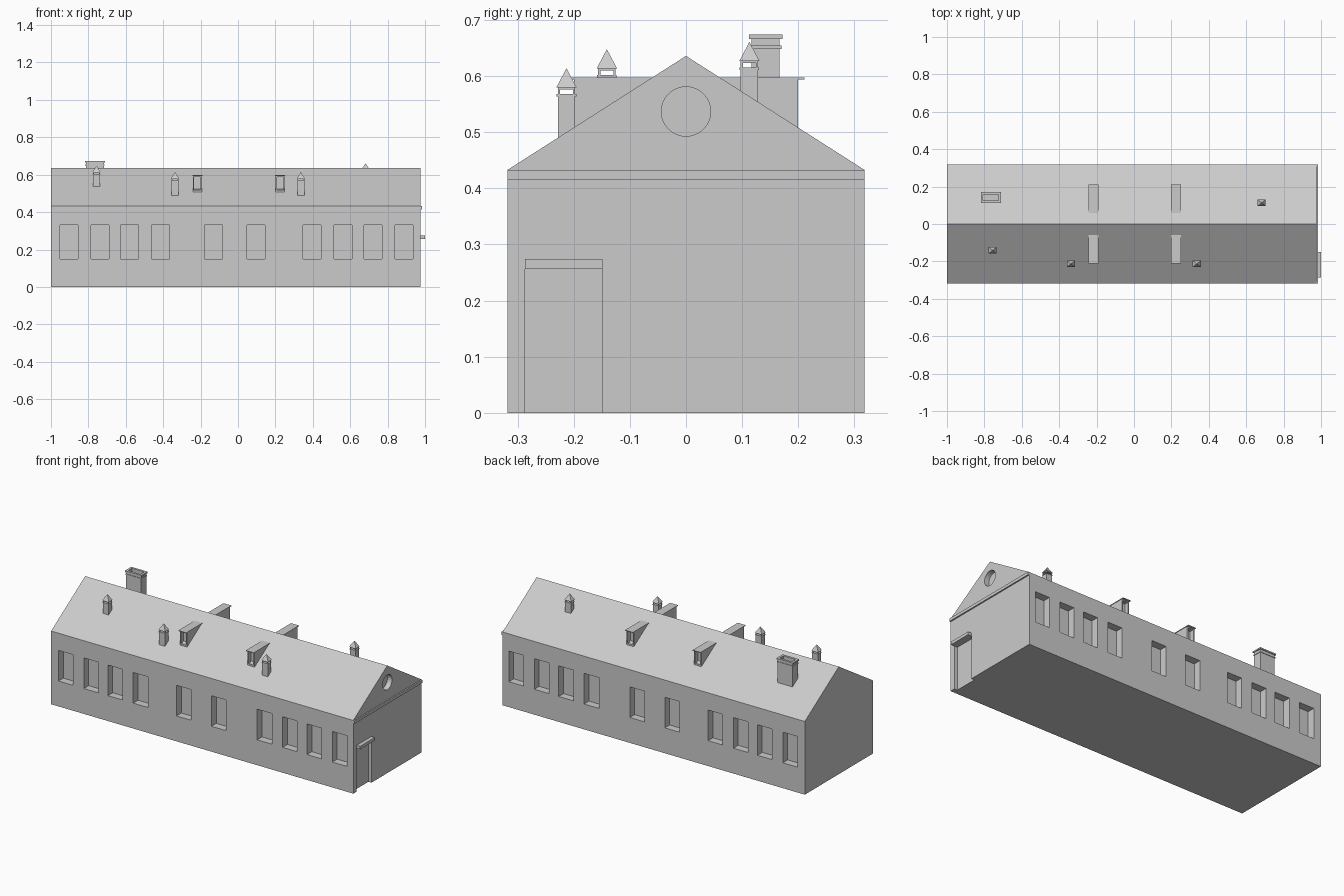
import bpy, bmesh, math
from mathutils import Vector, Matrix

if "Cube" in bpy.data.objects:
    bpy.data.objects.remove(bpy.data.objects["Cube"])

# One flat colour for the whole building
grey = bpy.data.materials.new("plain grey")
grey.diffuse_color = (0.6, 0.6, 0.6, 1)
grey.use_nodes = True
grey.node_tree.nodes["Principled BSDF"].inputs["Base Color"].default_value = grey.diffuse_color

def finish(bm, name):
    bmesh.ops.recalc_face_normals(bm, faces=bm.faces)
    me = bpy.data.meshes.new(name)
    bm.to_mesh(me)
    bm.free()
    me.materials.append(grey)
    ob = bpy.data.objects.new(name, me)
    bpy.context.collection.objects.link(ob)
    return ob

def add_box(bm, x0, x1, y0, y1, z0, z1):
    m = Matrix.Translation(((x0 + x1) / 2, (y0 + y1) / 2, (z0 + z1) / 2)) @ \
        Matrix.Diagonal((abs(x1 - x0), abs(y1 - y0), abs(z1 - z0), 1))
    bmesh.ops.create_cube(bm, size=1, matrix=m)

def boxes(name, items):
    bm = bmesh.new()
    for b in items:
        add_box(bm, *b)
    return finish(bm, name)

def prism(name, profile, x0, x1):
    """Extrude a (y, z) profile along x."""
    bm = bmesh.new()
    f = bm.faces.new([bm.verts.new((x0, y, z)) for y, z in profile])
    r = bmesh.ops.extrude_face_region(bm, geom=[f])
    vs = [v for v in r["geom"] if isinstance(v, bmesh.types.BMVert)]
    bmesh.ops.translate(bm, vec=Vector((x1 - x0, 0, 0)), verts=vs)
    return finish(bm, name)

def cut(ob, cutter):
    mod = ob.modifiers.new("openings", 'BOOLEAN')
    mod.operation = 'DIFFERENCE'
    mod.solver = 'EXACT'
    mod.object = cutter
    bpy.context.view_layer.objects.active = ob
    bpy.ops.object.modifier_apply(modifier=mod.name)
    bpy.data.objects.remove(cutter)

L, R, HW, EAVE, RIDGE = -1.0, 0.977, 0.318, 0.433, 0.636

# Main hall with gable roof
hall = prism("hall", [(-HW, 0), (HW, 0), (HW, EAVE), (0, RIDGE), (-HW, EAVE)], L, R)

# Window recesses on both long walls, door recess and round gable window
bm = bmesh.new()
for x in (-0.904, -0.738, -0.581, -0.415, -0.132, 0.097, 0.396, 0.562, 0.722, 0.888):
    for s in (-1, 1):
        add_box(bm, x - 0.048, x + 0.048, s * (HW - 0.045), s * (HW + 0.05), 0.15, 0.331)
add_box(bm, R - 0.02, R + 0.05, -0.287, -0.149, -0.05, 0.256)
bmesh.ops.create_cone(bm, cap_ends=True, segments=32, radius1=0.044, radius2=0.044, depth=0.08,
                      matrix=Matrix.Translation((R + 0.01, 0, 0.537)) @ Matrix.Rotation(math.pi / 2, 4, 'Y'))
cut(hall, finish(bm, "opening_cutter"))

# Gable cornice and door lintel
boxes("gable_cornice", [(R - 0.01, 0.985, -HW, HW, 0.415, 0.432)])
boxes("door_lintel", [(R - 0.01, 1.0, -0.287, -0.149, 0.256, 0.274)])

# Four dormers with recessed windows and thin flat roofs
for x in (-0.217, 0.225):
    for s in (-1, 1):
        d = prism("dormer", [(s * 0.2, 0.500), (s * 0.2, 0.594), (s * 0.05, 0.594)], x - 0.024, x + 0.024)
        cut(d, boxes("dormer_cutter", [(x - 0.017, x + 0.017, s * 0.175, s * 0.25, 0.518, 0.588)]))
        boxes("dormer_roof", [(x - 0.026, x + 0.026, s * 0.055, s * 0.211, 0.594, 0.598)])

# Chimney with two collars and a hollow top
cx, cy = -0.765, 0.142
chimney = boxes("chimney", [(cx - 0.049, cx + 0.049, cy - 0.025, cy + 0.025, 0.50, 0.670)])
cut(chimney, boxes("flue_cutter", [(cx - 0.041, cx + 0.041, cy - 0.017, cy + 0.017, 0.62, 0.72)]))
for z0, z1, g in ((0.648, 0.655, 0.003), (0.666, 0.674, 0.005)):
    collar = boxes("chimney_collar", [(cx - 0.049 - g, cx + 0.049 + g, cy - 0.025 - g, cy + 0.025 + g, z0, z1)])
    cut(collar, boxes("flue_cutter", [(cx - 0.041, cx + 0.041, cy - 0.017, cy + 0.017, 0.6, 0.72)]))

# Roof vents: shaft, collar, open lantern on corner posts, pyramid cap
for x, y, top in ((-0.756, -0.141, 0.648), (-0.337, -0.213, 0.614), (0.336, -0.213, 0.614), (0.682, 0.113, 0.661)):
    w, d = 0.019, 0.0155
    base = RIDGE - (abs(y) + d) * (RIDGE - EAVE) / HW - 0.005
    parts = [(x - w, x + w, y - d, y + d, base, top - 0.050),
             (x - w - 0.002, x + w + 0.002, y - d - 0.002, y + d + 0.002, top - 0.050, top - 0.046),
             (x - w, x + w, y - d, y + d, top - 0.038, top - 0.034)]
    for sx in (-1, 1):
        for sy in (-1, 1):
            parts.append((x + sx * (w - 0.005), x + sx * w, y + sy * (d - 0.004), y + sy * d,
                          top - 0.046, top - 0.038))
    boxes("roof_vent", parts)
    bm = bmesh.new()
    m = Matrix.Translation((x, y, top - 0.017)) @ Matrix.Diagonal((0.022, 0.018, 0.034, 1)) @ \
        Matrix.Rotation(math.pi / 4, 4, 'Z')
    bmesh.ops.create_cone(bm, cap_ends=True, segments=4, radius1=math.sqrt(2), radius2=0, depth=1, matrix=m)
    bmesh.ops.remove_doubles(bm, verts=bm.verts, dist=1e-5)
    finish(bm, "vent_cap")
